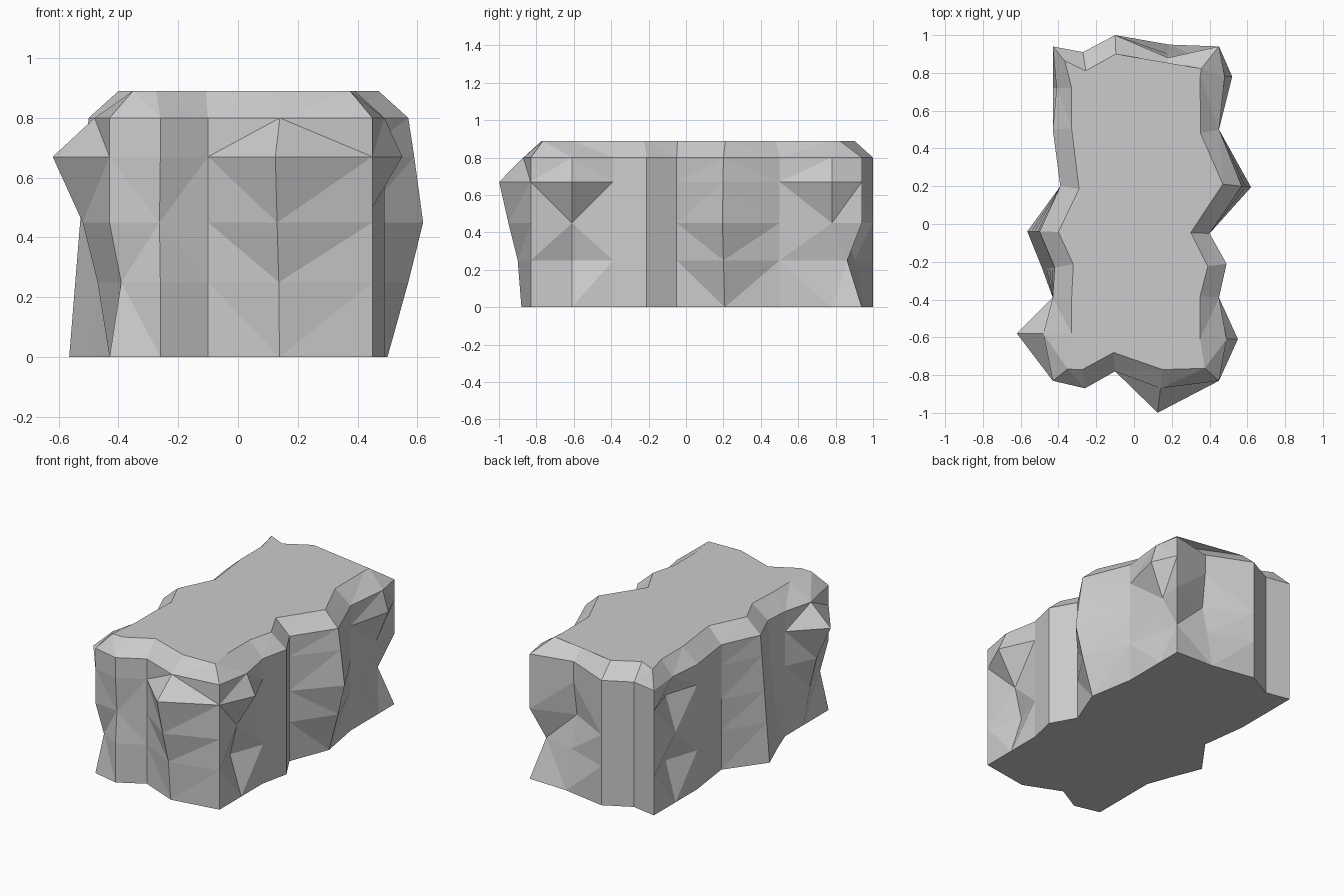
import bpy, bmesh
from mathutils import Vector

if "Cube" in bpy.data.objects:
    bpy.data.objects.remove(bpy.data.objects["Cube"])

# Plan outline of the rough wall, counter-clockwise from the front left corner
OUTLINE = [
    (-.43, -.83), (-.26, -.87), (-.10, -.78), (.14, -.87), (.45, -.83), (.45, -.61),
    (.45, -.39), (.49, -.21), (.40, -.05), (.57, .20), (.45, .50), (.45, .78),
    (.45, .94), (.18, .88), (-.10, 1.0), (-.27, .91), (-.43, .94), (-.43, .72),
    (-.43, .50), (-.39, .20), (-.50, -.04), (-.42, -.23), (-.43, -.39), (-.43, -.58),
]
LEVELS = [0, .25, .45, .67, .80]
RIM_Z, RIM_INSET = .89, .10

# Bulges and chips: column -> {level: outward push}
PUSH = {
    0: {1: -.05},
    1: {2: -.02},
    3: {0: .01, 1: .03, 2: .08, 3: .13},
    5: {1: -.08, 2: -.03, 3: .10, 4: .04},
    9: {0: -.07, 2: .05, 3: .02},
    11: {1: -.05, 2: -.02, 3: .07, 4: .03},
    12: {1: -.10},
    13: {1: .02, 2: -.03, 0: .07},
    17: {1: -.07, 3: -.07, 4: -.02},
    23: {1: .04, 2: .09, 3: .19, 4: .05},
}
# Two left columns flare out steadily toward the ground
for col in (20, 21):
    PUSH[col] = {lv: .065 * (1 - z / .8) for lv, z in enumerate(LEVELS)}
# The back right corner of the top is cut deeper
DEEP_RIM = {12: .15}

points = [Vector((x, y, 0)) for x, y in OUTLINE]
n = len(points)


def outward(i):
    """Horizontal direction halfway between the two neighbouring walls."""
    a = (points[i] - points[i - 1]).normalized()
    b = (points[(i + 1) % n] - points[i]).normalized()
    t = a + b
    return Vector((t.y, -t.x, 0)).normalized()


def ring(bm, z, push):
    return [bm.verts.new(p + outward(i) * push(i) + Vector((0, 0, z)))
            for i, p in enumerate(points)]


bm = bmesh.new()

# Stacked wall rings, then the narrower top rim
rings = [ring(bm, z, lambda i: PUSH.get(i, {}).get(lv, 0))
         for lv, z in enumerate(LEVELS)]
rings.append(ring(bm, RIM_Z, lambda i: -DEEP_RIM.get(i, RIM_INSET)))

# Walls and bevel
for lo, hi in zip(rings, rings[1:]):
    for i in range(n):
        j = (i + 1) % n
        bm.faces.new((lo[i], lo[j], hi[j], hi[i]))

# Flat top and underside
bm.faces.new(rings[-1])
bm.faces.new(rings[0][::-1])
bmesh.ops.triangulate(bm, faces=bm.faces[:])
bmesh.ops.recalc_face_normals(bm, faces=bm.faces[:])

mesh = bpy.data.meshes.new("rock_block")
bm.to_mesh(mesh)
bm.free()
bpy.context.collection.objects.link(bpy.data.objects.new("rock_block", mesh))
